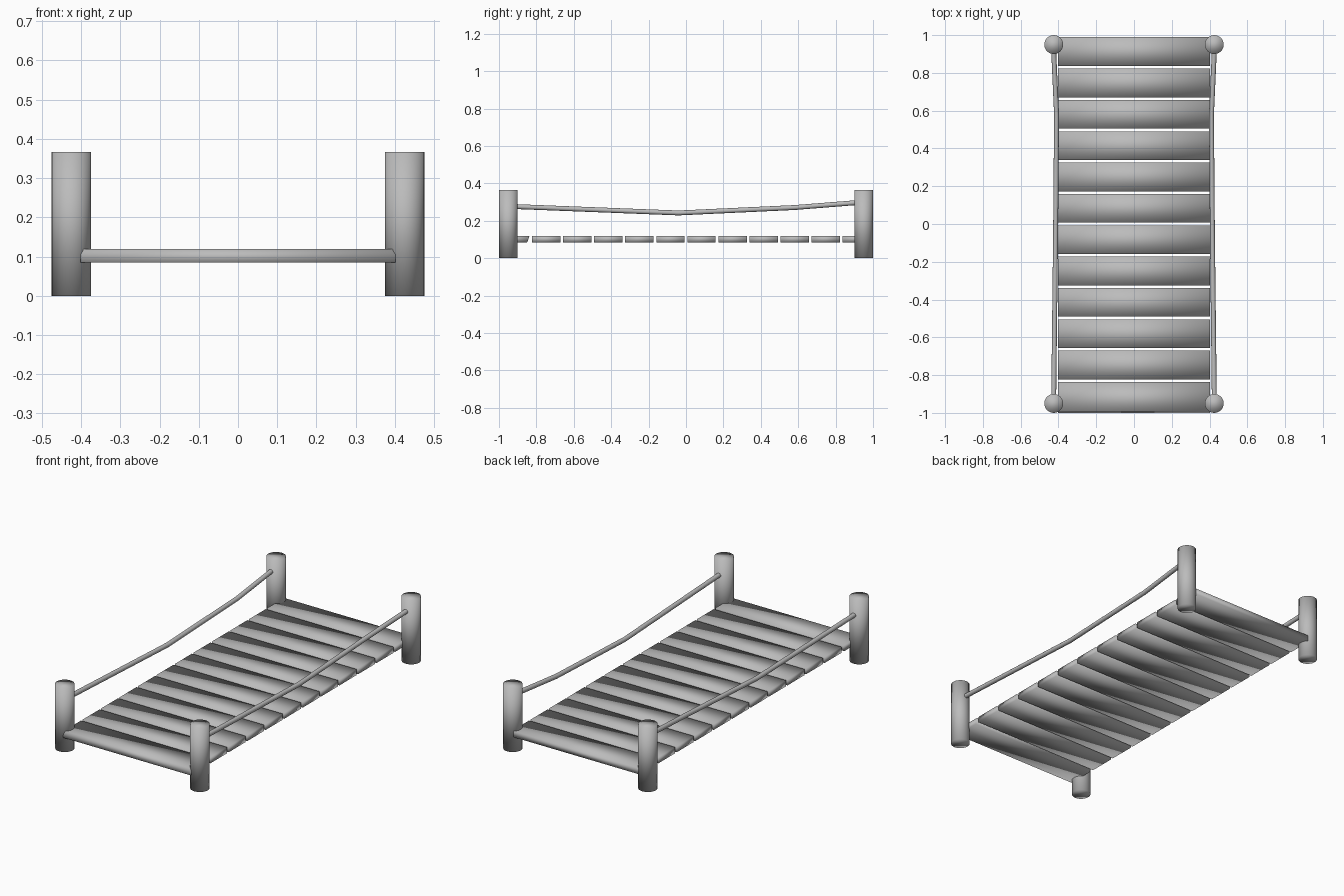
import bpy
import bmesh
from mathutils import Matrix

cube = bpy.data.objects.get("Cube")
if cube:
    bpy.data.objects.remove(cube, do_unlink=True)

# Single plain grey finish
grey = bpy.data.materials.new("plain_grey")
grey.use_nodes = True
GREY = (0.5, 0.5, 0.5, 1)
grey.diffuse_color = GREY
grey.node_tree.nodes["Principled BSDF"].inputs["Base Color"].default_value = GREY


def add_object(name, bm):
    """Turn a bmesh into a fully smooth object."""
    mesh = bpy.data.meshes.new(name)
    for face in bm.faces:
        face.smooth = True
    bm.to_mesh(mesh)
    bm.free()
    mesh.materials.append(grey)
    obj = bpy.data.objects.new(name, mesh)
    bpy.context.collection.objects.link(obj)
    return obj


def post(name, x, y, radius=0.05, height=0.366):
    bm = bmesh.new()
    bmesh.ops.create_cone(bm, cap_ends=True, segments=32, radius1=radius,
                          radius2=radius, depth=height,
                          matrix=Matrix.Translation((x, y, height / 2)))
    add_object(name, bm)


def plank(name, y, lean=0.0):
    bm = bmesh.new()
    size = Matrix.Diagonal((0.804, 0.152, 0.034, 1))
    bmesh.ops.create_cube(bm, size=1,
                          matrix=Matrix.Translation((0, y, 0.102)) @ size)
    for v in bm.verts:
        if v.co.z < 0.1:
            v.co.y -= lean
    add_object(name, bm)


def rail(name, side):
    """Sagging rope swept along a short path."""
    curve = bpy.data.curves.new(name, "CURVE")
    curve.dimensions = "3D"
    curve.bevel_depth = 0.013
    curve.bevel_resolution = 4
    curve.use_fill_caps = True
    path = [(0.425, -0.91, 0.276), (0.415, -0.04, 0.242),
            (0.41, 0.58, 0.271), (0.425, 0.91, 0.297)]
    spline = curve.splines.new("POLY")
    spline.points.add(len(path) - 1)
    for point, (x, y, z) in zip(spline.points, path):
        point.co = (side * x, y, z, 1)
    spline.use_smooth = True
    curve.materials.append(grey)
    bpy.context.collection.objects.link(bpy.data.objects.new(name, curve))


# Corner posts and rope rails
for side, side_name in ((1, "left"), (-1, "right")):
    post("front_" + side_name + "_post", side * 0.425, -0.95)
    post("back_" + side_name + "_post", side * 0.425, 0.95)
    rail(side_name + "_rope_rail", side)

# Deck planks, the first one leaning slightly
COUNT, PITCH = 12, 0.166
for i in range(COUNT):
    y = (i - (COUNT - 1) / 2) * PITCH
    plank("deck_plank_%d" % (i + 1), y, lean=0.012 if i == 0 else 0.0)
